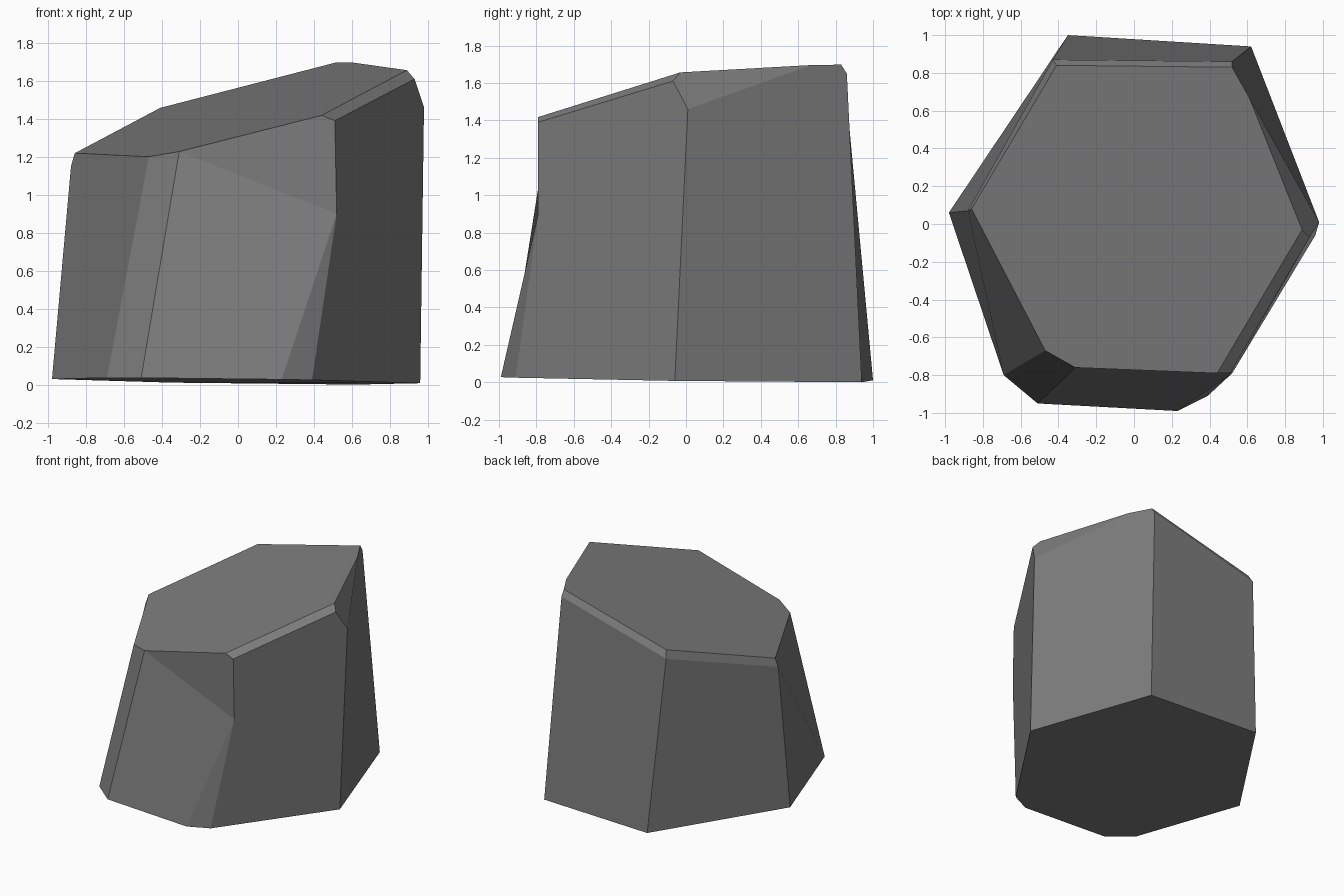
import bpy
import bmesh

if "Cube" in bpy.data.objects:
    bpy.data.objects.remove(bpy.data.objects["Cube"])

# Single flat stone colour
grey = bpy.data.materials.new("stone grey")
grey.diffuse_color = (0.2, 0.2, 0.2, 1)
grey.use_nodes = True
grey.node_tree.nodes["Principled BSDF"].inputs["Base Color"].default_value = grey.diffuse_color

bm = bmesh.new()


def ring(points, plane):
    """Outline in plan, lifted onto a sloping plane."""
    c, sx, sy = plane
    return [bm.verts.new((x, y, max(0, c + sx * x + sy * y))) for x, y in points]


def face(*verts):
    bm.faces.new(verts)


# Nearly level base, clockwise corners starting at the left
base = ring([(-.98, .06), (-.69, -.80), (-.51, -.95), (.23, -.99),
             (.39, -.91), (.96, -.06), (.62, .94), (-.35, 1.0)],
            (.018, -.012, -.012))
# Tilted cap, same order
cap = ring([(-.86, .08), (-.47, -.67), (-.31, -.76), (.44, -.79),
            (.89, -.03), (.61, .67), (.52, .83), (-.41, .84)],
           (1.43, .26, .16))
# Chamfer corners just under the cap, and the chipped front-right edge
left, back_l, back_r, right, right_f, front, chip = [bm.verts.new(p) for p in (
    (-.88, .07, 1.15), (-.43, .87, 1.40), (.52, .86, 1.65), (.98, .01, 1.46),
    (.93, -.07, 1.61), (.51, -.79, 1.39), (.52, -.79, .90))]

face(*base)
face(*cap)

# Chamfers around the cap
face(cap[0], cap[7], back_l, left)
face(cap[7], cap[6], back_r, back_l)
face(cap[3], front, right_f, cap[4])
face(cap[4], right_f, right)
face(cap[4], right, cap[5])

# Left and front sides
face(base[0], base[1], cap[1], cap[0], left)
face(base[1], base[2], cap[2], cap[1])
face(base[2], base[3], chip, cap[2])
face(chip, front, cap[3], cap[2])
face(base[3], base[4], chip)

# Right and back sides
face(base[4], base[5], right, right_f, front, chip)
face(base[5], base[6], back_r, cap[6], cap[5], right)
face(base[6], base[7], back_l, back_r)
face(base[7], base[0], left, back_l)

bmesh.ops.recalc_face_normals(bm, faces=bm.faces)

mesh = bpy.data.meshes.new("stone_column")
bm.to_mesh(mesh)
bm.free()
mesh.materials.append(grey)
bpy.context.collection.objects.link(bpy.data.objects.new("stone_column", mesh))
